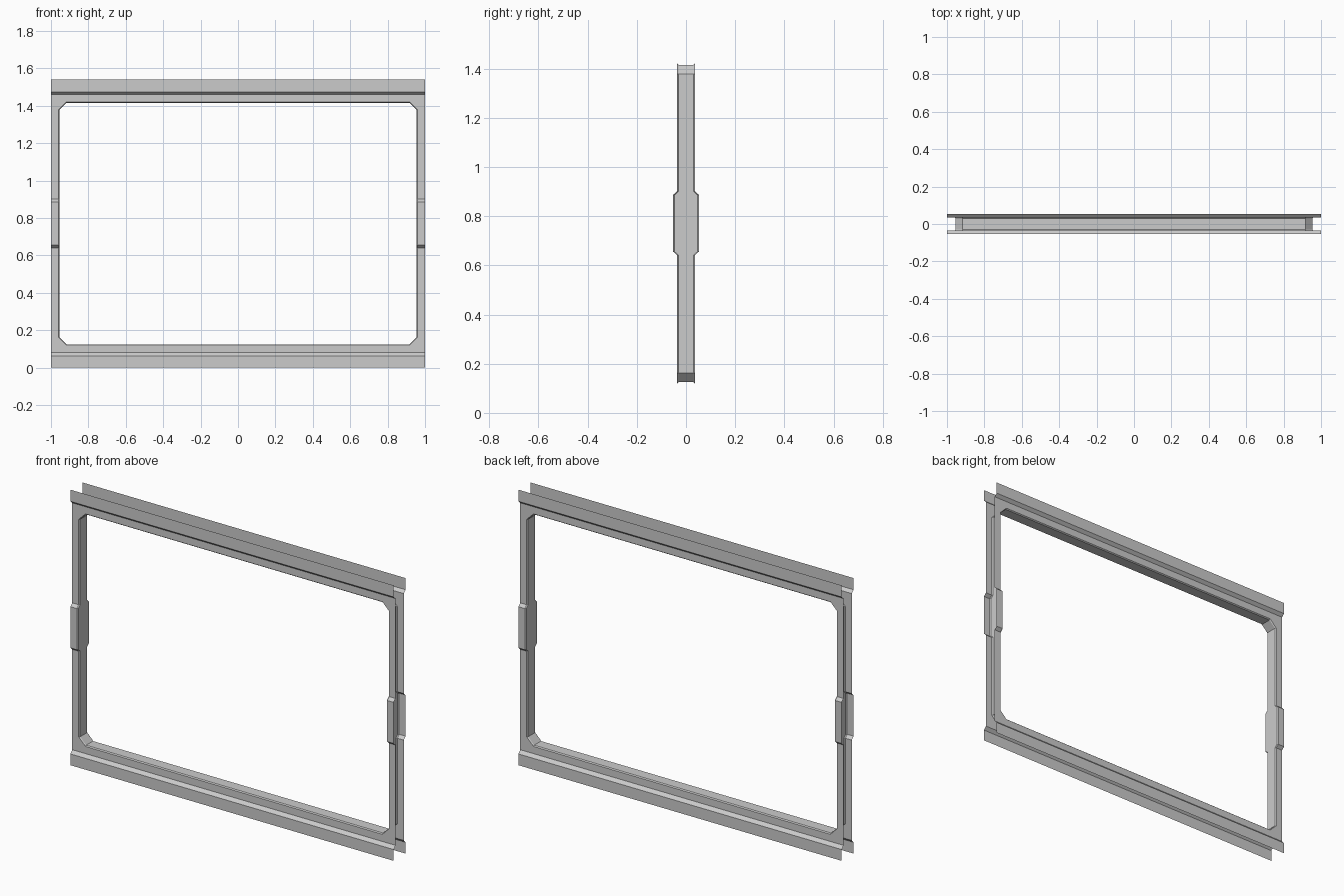
import bpy, bmesh
from mathutils import Vector

if "Cube" in bpy.data.objects:
    bpy.data.objects.remove(bpy.data.objects["Cube"])

TOP, BOT = 1.42, 0.12        # opening top and bottom
IN, CUT = 0.96, 0.042        # opening half width, corner cut
FACE, OUT = 0.036, 0.053     # sheet depth, and depth where it steps out


def build(name, quads, facing):
    """Mesh from polygons on the right front quarter, mirrored in x and y."""
    bm = bmesh.new()
    for pts in quads:
        f = bm.faces.new([bm.verts.new(p) for p in pts])
        f.normal_update()
        if f.normal.dot(facing(f.calc_center_median())) < 0:
            f.normal_flip()
    bmesh.ops.remove_doubles(bm, verts=bm.verts, dist=0.0001)
    me = bpy.data.meshes.new(name)
    bm.to_mesh(me)
    bm.free()
    ob = bpy.data.objects.new(name, me)
    bpy.context.collection.objects.link(ob)
    m = ob.modifiers.new("mirror", 'MIRROR')
    m.use_axis = (True, True, False)
    m.merge_threshold = 0.0001
    return ob


def strip(profile, x0, x1):
    """Sweep a (z, depth) profile sideways from x0 to x1."""
    return [[(x0, -ya, za), (x1, -ya, za), (x1, -yb, zb), (x0, -yb, zb)]
            for (za, ya), (zb, yb) in zip(profile, profile[1:])]


def to_front(c):
    return Vector((0, -1, 0))


def to_opening(c):
    return Vector((0, 0, 0.77)) - c


# Sill and header with stepped-out flanges
build("sill", strip([(0, OUT), (0.063, OUT), (0.08, FACE), (BOT, FACE)], 0, 1), to_front)
build("header", strip([(TOP, FACE), (1.46, FACE), (1.475, OUT), (1.54, OUT)], 0, 1), to_front)

# Side jambs with a raised latch block and corner gussets
steps = [(0.641, FACE), (0.656, OUT), (0.886, OUT), (0.901, FACE)]
jamb = strip([(BOT, FACE)] + steps + [(TOP, FACE)], IN, 1)
for z, s in ((BOT, 1), (TOP, -1)):
    jamb.append([(IN - CUT, -FACE, z), (IN, -FACE, z), (IN, -FACE, z + s * CUT)])
build("jamb", jamb, to_front)

# Lining of the opening, with a narrow chamfer at the sheet edge
path = ([(0, BOT, FACE), (IN - CUT, BOT, FACE), (IN, BOT + CUT, FACE)]
        + [(IN, z, y) for z, y in steps]
        + [(IN, TOP - CUT, FACE), (IN - CUT, TOP, FACE), (0, TOP, FACE)])
E = 0.005


def inset(p):
    x, z, y = p
    dz = E if z == BOT else -E if z == TOP else 0
    return (x - E if x == IN else x, z + dz, y - 0.006)


lining = []
for a, b in zip(path, path[1:]):
    ia, ib = inset(a), inset(b)
    for p, q, r, s in ((a, b, ib, ia), (ia, ib, (*ib[:2], 0), (*ia[:2], 0))):
        lining.append([(x, -y, z) for x, z, y in (p, q, r, s)])
build("lining", lining, to_opening)
